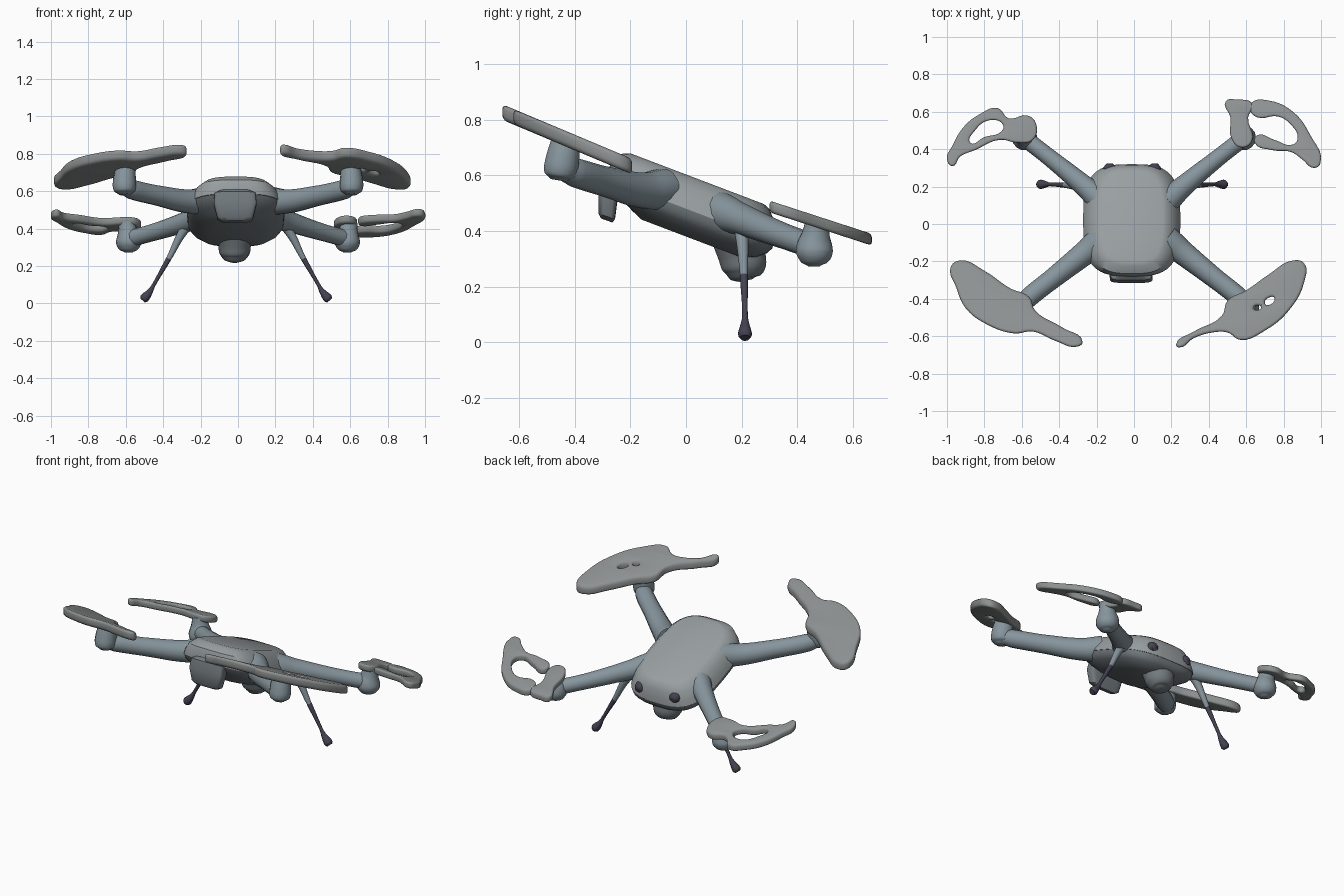
import bpy, bmesh
from math import cos, sin, pi, copysign

if "Cube" in bpy.data.objects:
    bpy.data.objects.remove(bpy.data.objects["Cube"])


def material(name, rgb):
    m = bpy.data.materials.new(name)
    m.diffuse_color = (*rgb, 1)
    m.use_nodes = True
    m.node_tree.nodes["Principled BSDF"].inputs["Base Color"].default_value = m.diffuse_color
    return m


shell = material("slate_shell", (0.32, 0.35, 0.36))
blue = material("blue_grey_arm", (0.24, 0.30, 0.335))
belly = material("dark_grey_belly", (0.17, 0.195, 0.21))
grey = material("grey_blade", (0.27, 0.285, 0.285))
dark = material("dark_leg", (0.06, 0.055, 0.085))


def finish(name, bm, mat, angle=0.7):
    bmesh.ops.remove_doubles(bm, verts=bm.verts, dist=0.0005)
    bmesh.ops.recalc_face_normals(bm, faces=bm.faces)
    me = bpy.data.meshes.new(name)
    bm.to_mesh(me)
    bm.free()
    ob = bpy.data.objects.new(name, me)
    bpy.context.collection.objects.link(ob)
    me.materials.clear()
    me.materials.append(mat)
    bpy.ops.object.select_all(action='DESELECT')
    ob.select_set(True)
    bpy.context.view_layer.objects.active = ob
    bpy.ops.object.shade_smooth_by_angle(angle=angle)
    return ob


def curve_mesh(cu, loops, cyclic):
    """Smooth splines through the points (x, y, z, radius), turned into a bmesh."""
    for pts in loops:
        sp = cu.splines.new('BEZIER')
        sp.bezier_points.add(len(pts) - 1)
        sp.use_cyclic_u = cyclic
        sp.radius_interpolation = 'CARDINAL'
        for bp, p in zip(sp.bezier_points, pts):
            bp.co = p[:3]
            bp.radius = p[3]
            bp.handle_left_type = bp.handle_right_type = 'AUTO'
    tmp = bpy.data.objects.new("tmp", cu)
    bpy.context.collection.objects.link(tmp)
    dg = bpy.context.evaluated_depsgraph_get()
    me = bpy.data.meshes.new_from_object(tmp.evaluated_get(dg))
    bm = bmesh.new()
    bm.from_mesh(me)
    bpy.data.objects.remove(tmp)
    bpy.data.curves.remove(cu)
    bpy.data.meshes.remove(me)
    return bm


def tube(name, pts, mat):
    cu = bpy.data.curves.new(name, 'CURVE')
    cu.dimensions = '3D'
    cu.bevel_depth = 1
    cu.bevel_resolution = 5
    cu.resolution_u = 6
    cu.use_fill_caps = True
    return finish(name, curve_mesh(cu, [pts], False), mat, 1.1)


def blade(name, loops, z0, y0, slope, half):
    """Thin tilted plate; the loops after the first are holes."""
    cu = bpy.data.curves.new(name, 'CURVE')
    cu.dimensions = '2D'
    cu.fill_mode = 'BOTH'
    cu.extrude = half * 0.4
    cu.bevel_depth = half * 0.6
    cu.bevel_resolution = 2
    cu.offset = -half * 0.6
    cu.resolution_u = 5
    bm = curve_mesh(cu, [[(x, y, 0, 1) for x, y in l] for l in loops], True)
    for v in bm.verts:
        v.co.z += z0 + slope * (v.co.y - y0)
    return finish(name, bm, grey, 0.9)


def loft(name, rings, slope, mat, power=3.2, cx=-0.012, seg=48):
    """Stacked rounded rectangles (level, half width, y min, y max), sheared along y."""
    bm = bmesh.new()
    loops = []
    for lev, hw, ya, yb in rings:
        loop = []
        for i in range(seg):
            a = 2 * pi * i / seg
            c, s = cos(a), sin(a)
            x = cx + hw * copysign(abs(c) ** (2 / power), c)
            y = (ya + yb) / 2 + (yb - ya) / 2 * copysign(abs(s) ** (2 / power), s)
            loop.append(bm.verts.new((x, y, lev + slope * y)))
        loops.append(loop)
    for a, b in zip(loops, loops[1:]):
        for i in range(seg):
            j = (i + 1) % seg
            bm.faces.new((a[i], a[j], b[j], b[i]))
    bm.faces.new(loops[0])
    bm.faces.new(loops[-1])
    return finish(name, bm, mat)


# Body: nose-up upper shell and darker tapering belly
loft("upper_shell", [(0.603, 0.165, -0.20, 0.28), (0.593, 0.19, -0.225, 0.30),
                     (0.56, 0.225, -0.265, 0.315), (0.51, 0.25, -0.28, 0.32),
                     (0.48, 0.26, -0.28, 0.32)], -0.38, shell)
loft("belly_shell", [(0.485, 0.257, -0.277, 0.317), (0.455, 0.255, -0.265, 0.31),
                     (0.43, 0.235, -0.235, 0.29), (0.40, 0.19, -0.195, 0.25),
                     (0.38, 0.14, -0.16, 0.20)], -0.38, belly)

# Front camera block
loft("front_camera", [(0.335, 0.07, -0.305, -0.265), (0.35, 0.095, -0.315, -0.255),
                      (0.43, 0.115, -0.315, -0.245), (0.49, 0.11, -0.30, -0.22),
                      (0.51, 0.08, -0.28, -0.20)], -0.36, belly, 5, -0.015, 32)

# Rear belly pod hanging below
tube("belly_pod", [(-0.018, 0.215, 0.222, 0.025), (-0.018, 0.213, 0.232, 0.055),
                   (-0.018, 0.21, 0.265, 0.08), (-0.018, 0.20, 0.32, 0.09),
                   (-0.018, 0.19, 0.40, 0.11)], belly)

for s, side in ((-1, "left"), (1, "right")):
    # Arms, flared into the body
    tube(f"front_arm_{side}", [(s * .17, -.08, .55, .075), (s * .25, -.145, .545, .066),
                               (s * .42, -.28, .575, .055), (s * .57, -.40, .61, .052),
                               (s * .60, -.43, .62, .045)], blue)
    tube(f"rear_arm_{side}", [(s * .17, .12, .47, .072), (s * .25, .19, .445, .058),
                              (s * .42, .33, .39, .047), (s * .58, .455, .345, .045)], blue)
    # Motors
    tube(f"front_motor_{side}", [(s * .607, -.458, .582, .03), (s * .607, -.455, .60, .056),
                                 (s * .607, -.445, .65, .062), (s * .60, -.43, .745, .05)], blue)
    tube(f"rear_motor_{side}", [(s * .585, .46, .272, .02), (s * .585, .46, .285, .046),
                                (s * .585, .461, .31, .064), (s * .585, .462, .345, .066),
                                (s * .59, .466, .385, .052), (s * .595, .472, .435, .044)], blue)
    # Splayed rear legs with thick dark feet
    tube(f"leg_{side}", [(s * .22 - .01, .19, .46, .035), (s * .28 - .01, .20, .39, .025),
                         (s * .36 - .01, .208, .24, .014), (s * .44 - .01, .212, .10, .009)], blue)
    tube(f"foot_{side}", [(s * .36 - .01, .208, .24, .0145), (s * .44 - .01, .212, .10, .01),
                          (s * .46 - .01, .212, .065, .016), (s * .49 - .01, .212, .028, .025),
                          (s * .50 - .01, .212, .016, .017)], dark)
    # Rear sensor eyes
    tube(f"rear_sensor_{side}", [(s * .12 - .01, .26, .42, .035), (s * .12 - .01, .303, .41, .033),
                                 (s * .12 - .01, .318, .405, .022)], dark)

# Front propellers
F = (0.825, -0.655, -0.42, 0.028)
blade("front_propeller_left", [[(-.98, -.23), (-.95, -.34), (-.90, -.45), (-.78, -.54),
      (-.64, -.585), (-.54, -.575), (-.42, -.625), (-.30, -.655), (-.275, -.63),
      (-.38, -.555), (-.53, -.46), (-.56, -.39), (-.66, -.345), (-.80, -.25), (-.93, -.195)]], *F)
blade("front_propeller_right", [[(.91, -.21), (.91, -.31), (.83, -.46), (.70, -.57),
      (.57, -.62), (.50, -.58), (.42, -.58), (.32, -.61), (.24, -.66), (.225, -.645),
      (.32, -.575), (.47, -.49), (.50, -.41), (.60, -.355), (.72, -.27), (.85, -.195)],
      [(.64, -.45), (.66, -.435), (.68, -.445), (.66, -.46)],
      [(.70, -.425), (.73, -.39), (.75, -.395), (.73, -.43)]], *F)

# Rear propellers, open hoop shapes
R = (0.488, 0.3, -0.325, 0.021)
blade("rear_propeller_left", [[(-1.0, .345), (-.97, .42), (-.91, .52), (-.82, .59), (-.73, .62),
      (-.67, .565), (-.57, .58), (-.525, .54), (-.54, .45), (-.62, .435), (-.72, .45),
      (-.85, .395), (-.93, .36), (-.97, .31)],
      [(-.875, .435), (-.80, .465), (-.71, .495), (-.70, .53), (-.77, .555), (-.85, .50)]], *R)
blade("rear_propeller_right", [[(.63, .65), (.72, .66), (.85, .60), (.94, .48), (.995, .32),
      (.96, .30), (.90, .345), (.84, .385), (.74, .395), (.645, .435), (.66, .475),
      (.75, .45), (.85, .425), (.875, .46), (.84, .53), (.77, .575), (.66, .57), (.62, .61)]], *R)
blade("rear_propeller_hub_right", [[(.49, .655), (.55, .665), (.635, .64), (.61, .57), (.63, .44),
      (.57, .41), (.52, .46), (.515, .57)]], *R)
